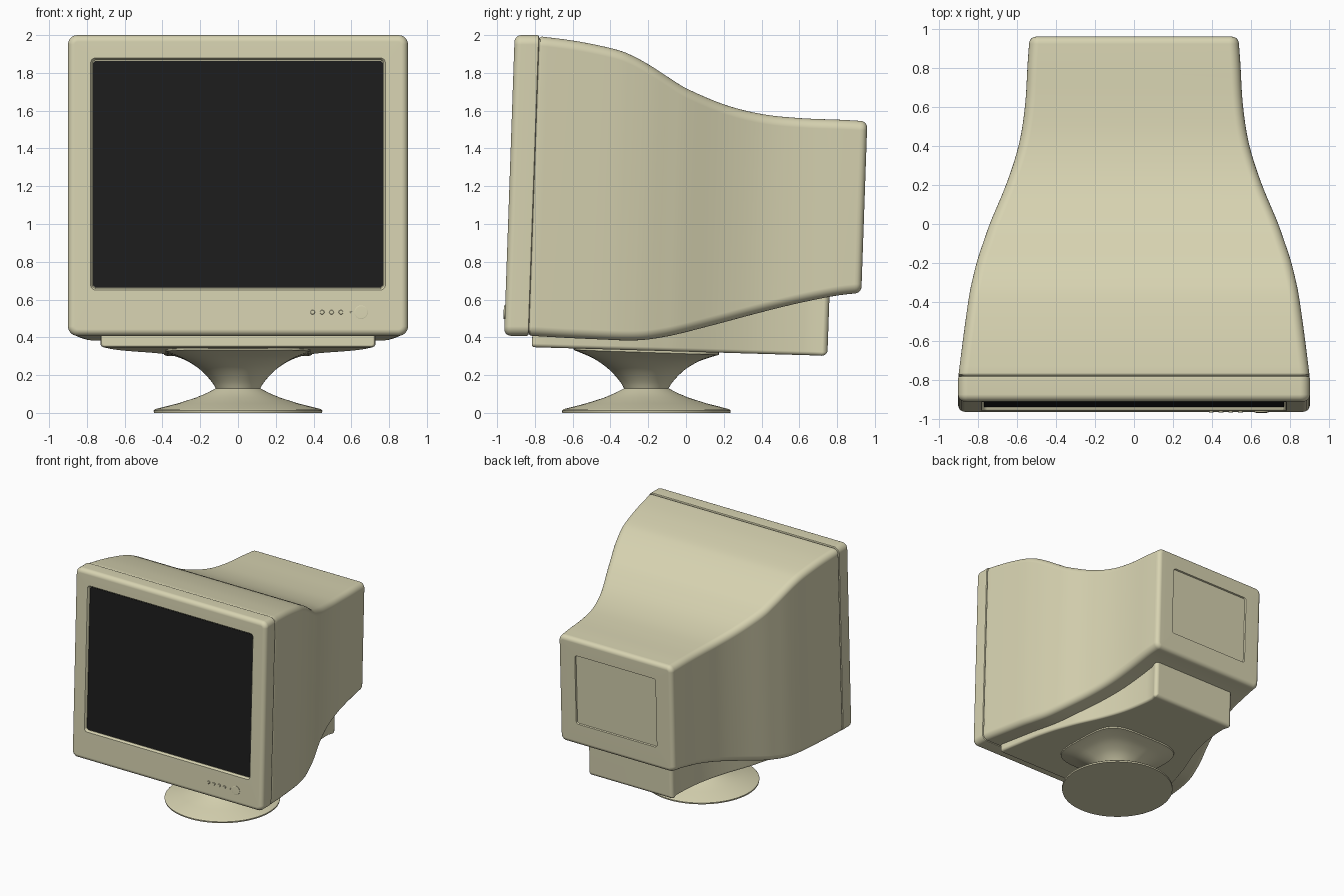
import bpy, bmesh
from math import sin, cos, pi, copysign

if "Cube" in bpy.data.objects:
    bpy.data.objects.remove(bpy.data.objects["Cube"])

TILT = 0.035          # backward lean of the whole case


def material(name, rgb):
    m = bpy.data.materials.new(name)
    m.diffuse_color = (*rgb, 1)
    m.use_nodes = True
    m.node_tree.nodes["Principled BSDF"].inputs["Base Color"].default_value = m.diffuse_color
    return m


BEIGE = material("beige_plastic", (0.68, 0.65, 0.44))
BLACK = material("dark_glass", (0.012, 0.012, 0.012))


def lean(y, z):
    return y + TILT * (z - 1.2)


def skin(name, rings, mat, angle=35):
    """Join closed rings of points with quads and cap both ends."""
    bm = bmesh.new()
    loops = [[bm.verts.new(p) for p in ring] for ring in rings]
    for a, b in zip(loops, loops[1:]):
        for i in range(len(a)):
            j = (i + 1) % len(a)
            bm.faces.new((a[i], a[j], b[j], b[i]))
    bm.faces.new(loops[0])
    bm.faces.new(loops[-1])
    bmesh.ops.recalc_face_normals(bm, faces=bm.faces)
    me = bpy.data.meshes.new(name)
    bm.to_mesh(me)
    bm.free()
    me.materials.append(mat)
    ob = bpy.data.objects.new(name, me)
    bpy.context.collection.objects.link(ob)
    bpy.ops.object.select_all(action='DESELECT')
    ob.select_set(True)
    bpy.context.view_layer.objects.active = ob
    bpy.ops.object.shade_smooth_by_angle(angle=angle * pi / 180)
    ob.modifiers.new("weighted_normals", 'WEIGHTED_NORMAL').keep_sharp = True
    return ob


def rect_ring(y, w, zb, zt, r, n=6):
    """Rounded rectangle in a leaning x-z plane."""
    pts = []
    for k, (cx, cz) in enumerate([(w - r, zt - r), (r - w, zt - r), (r - w, zb + r), (w - r, zb + r)]):
        for i in range(n + 1):
            a = (k + i / n) * pi / 2
            z = cz + r * sin(a)
            pts.append((cx + r * cos(a), lean(y, z), z))
    return pts


def rounded_end(y, w, zb, zt, r, f, direction, n=5):
    """Rows of a quarter-round edge that closes a case end at y."""
    rows = []
    for i in range(n + 1):
        a = i / n * pi / 2
        d = f * (1 - cos(a))
        rows.append((y - direction * f * (1 - sin(a)), w - d, zb + d, zt - d, max(r - d, 0.003)))
    return rows


def spline(rows, n=4):
    """Catmull-Rom curve through the rows."""
    p = [rows[0]] + rows + [rows[-1]]
    out = []
    for a, b, c, d in zip(p, p[1:], p[2:], p[3:]):
        for k in range(n):
            t = k / n
            out.append(tuple(0.5 * (2 * B + (C - A) * t + (2 * A - 5 * B + 4 * C - D) * t * t
                                    + (3 * B - A - 3 * C + D) * t ** 3)
                             for A, B, C, D in zip(a, b, c, d)))
    return out + [rows[-1]]


# Bezel: screen recess, front face, rounded rim, groove at the back
FRONT = -0.935
bezel = [(FRONT + 0.022, 0.770, 0.660, 1.868, 0.02),
         (FRONT + 0.006, 0.774, 0.657, 1.873, 0.022),
         (FRONT, 0.780, 0.651, 1.879, 0.025)]
bezel += rounded_end(FRONT, 0.9, 0.408, 2.0, 0.05, 0.035, -1)[::-1]
bezel += [(-0.815, 0.9, 0.408, 2.0, 0.05), (-0.808, 0.897, 0.411, 1.997, 0.048),
          (-0.804, 0.885, 0.423, 1.985, 0.04)]
skin("bezel", [rect_ring(*r) for r in bezel], BEIGE)

# Screen
screen = [(FRONT + 0.03, 0.768, 0.664, 1.863, 0.018), (FRONT + 0.018, 0.768, 0.664, 1.863, 0.018)]
skin("screen", [rect_ring(*r) for r in screen], BLACK)

# Rear shell: y, half width, bottom, top
shape = spline([(-0.79, 0.897, 0.408, 1.992), (-0.6, 0.873, 0.397, 1.967), (-0.4, 0.845, 0.388, 1.925),
                (-0.3, 0.825, 0.384, 1.887), (-0.2, 0.80, 0.386, 1.832), (-0.1, 0.767, 0.400, 1.768),
                (0.0, 0.732, 0.421, 1.71), (0.2, 0.65, 0.473, 1.628), (0.4, 0.588, 0.527, 1.58),
                (0.6, 0.557, 0.577, 1.56), (0.8, 0.545, 0.618, 1.552), (0.91, 0.537, 0.632, 1.546)])
BACK = 0.948
shell = [(-0.806, 0.885, 0.42, 1.98, 0.04), (-0.798, 0.894, 0.411, 1.989, 0.045)]
shell += [(*r, 0.05) for r in shape]
shell += rounded_end(BACK, 0.537, 0.632, 1.546, 0.05, 0.036, 1)
# shallow label panel sunk in the back
shell += [(BACK, 0.38, 0.815, 1.405, 0.02), (BACK - 0.012, 0.376, 0.819, 1.401, 0.016)]
skin("rear_shell", [rect_ring(*r) for r in shell], BEIGE)

# Underside box following the shell outline


def base_row(y, w, zb):
    return (y, w - 0.165, 0.325 - 0.029 * y, zb + 0.07, 0.02)


base = [base_row(*r[:3]) for r in shape if -0.785 < r[0] < 0.73]
first, last = base_row(-0.786, 0.89, 0.408), base_row(0.78, 0.562, 0.612)
rings = rounded_end(*first, 0.012, -1)[::-1] + base + rounded_end(*last, 0.03, 1)
skin("underside_box", [rect_ring(*r) for r in rings], BEIGE)

# Stand: round foot and a neck flaring to a rounded square


def stand_ring(z, r, e, n=64):
    pts = []
    for i in range(n):
        a = 2 * pi * i / n
        x, y = (r * copysign(abs(v) ** (2 / e), v) for v in (cos(a), sin(a)))
        lean_z = TILT * y * max(0, (z - 0.13) / 0.2)
        pts.append((x, y - 0.21, z - lean_z))
    return pts


foot = [(0, 0.445, 2), (0.012, 0.447, 2), (0.02, 0.438, 2), (0.05, 0.32, 2), (0.08, 0.225, 2),
        (0.105, 0.165, 2), (0.13, 0.118, 2)]
neck = spline([(0.13, 0.118, 2), (0.16, 0.136, 2.05), (0.2, 0.17, 2.2), (0.24, 0.214, 2.5),
               (0.28, 0.278, 3.0), (0.305, 0.34, 3.6), (0.32, 0.384, 4)], 3)
skin("stand", [stand_ring(*r) for r in foot + neck[1:] + [(0.338, 0.386, 4)]], BEIGE)

# Front controls


def button(name, x, r, out, z=0.533, n=24):
    rows = [(0.01, r), (-out * 0.7, r), (-out, r * 0.85)]
    rings = [[(x + q * cos(2 * pi * i / n), lean(FRONT, z + q * sin(2 * pi * i / n)) + dy,
               z + q * sin(2 * pi * i / n)) for i in range(n)] for dy, q in rows]
    skin(name, rings, BEIGE)


for i in range(4):
    button(f"button_{i + 1}", 0.395 + 0.05 * i, 0.012, 0.007)
button("indicator", 0.598, 0.005, 0.003)
button("power_button", 0.652, 0.036, 0.007)
